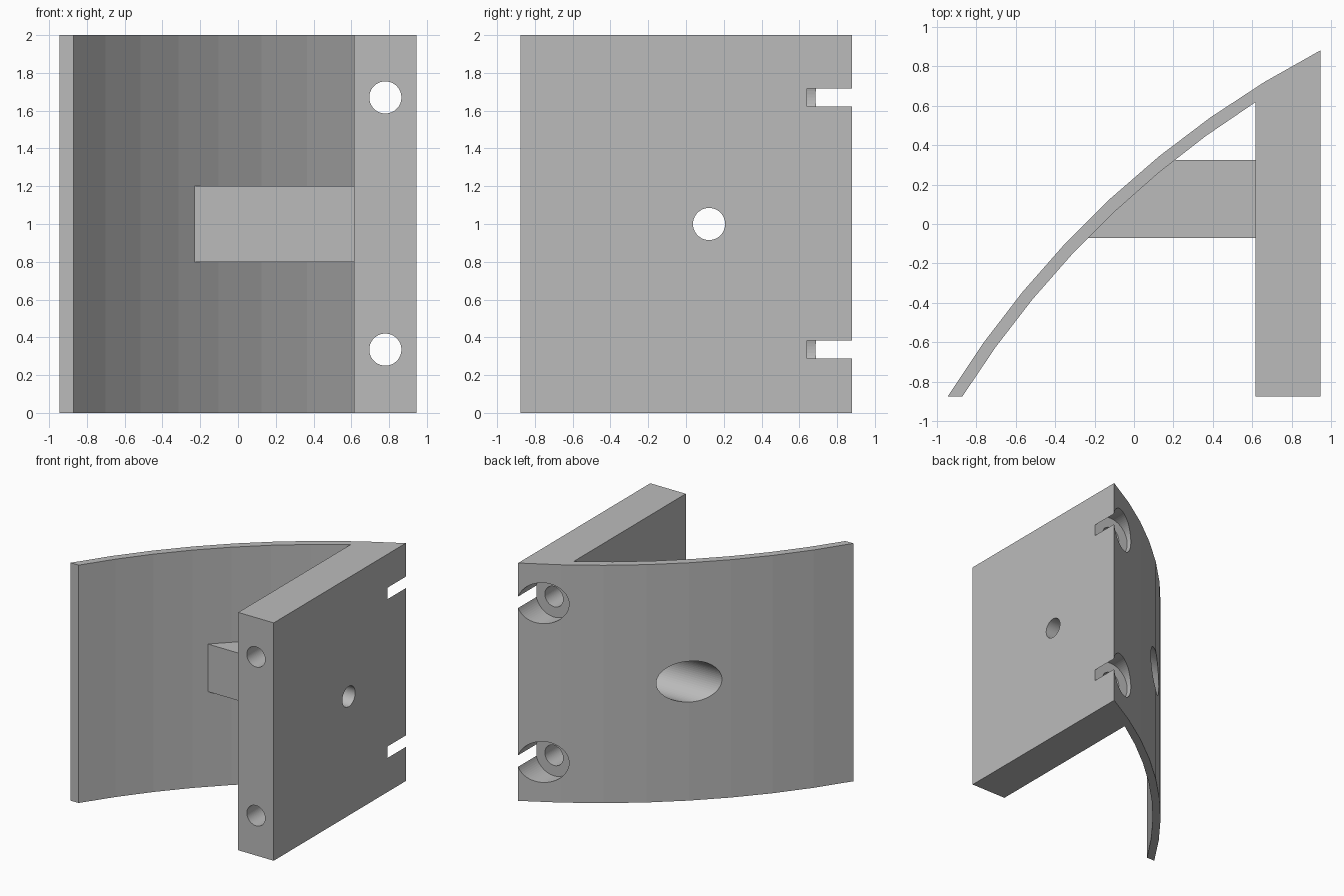
import bpy, bmesh, math
from mathutils import Matrix, Vector

cube = bpy.data.objects.get("Cube")
if cube:
    bpy.data.objects.remove(cube, do_unlink=True)

grey = bpy.data.materials.new("light grey")
grey.use_nodes = True
grey.diffuse_color = (0.5, 0.5, 0.5, 1)
grey.node_tree.nodes["Principled BSDF"].inputs["Base Color"].default_value = (0.5, 0.5, 0.5, 1)


def make_object(name, bm):
    bmesh.ops.recalc_face_normals(bm, faces=bm.faces)
    mesh = bpy.data.meshes.new(name)
    bm.to_mesh(mesh)
    bm.free()
    mesh.materials.append(grey)
    obj = bpy.data.objects.new(name, mesh)
    bpy.context.collection.objects.link(obj)
    return obj


def extrude_profile(name, points, z0, z1):
    bm = bmesh.new()
    face = bm.faces.new([bm.verts.new((x, y, z0)) for x, y in points])
    top = bmesh.ops.extrude_face_region(bm, geom=[face])["geom"]
    verts = [v for v in top if isinstance(v, bmesh.types.BMVert)]
    bmesh.ops.translate(bm, verts=verts, vec=(0, 0, z1 - z0))
    return make_object(name, bm)


def rod(name, start, end, radius):
    a, b = Vector(start), Vector(end)
    turn = (b - a).to_track_quat("Z", "Y").to_matrix().to_4x4()
    bm = bmesh.new()
    bmesh.ops.create_cone(bm, cap_ends=True, segments=64, radius1=radius, radius2=radius,
                          depth=(b - a).length,
                          matrix=Matrix.Translation((a + b) / 2) @ turn)
    obj = make_object(name, bm)
    obj.hide_render = True
    return obj


def combine(target, tool, operation):
    mod = target.modifiers.new("cut", "BOOLEAN")
    mod.operation, mod.solver, mod.object = operation, "EXACT", tool
    bpy.context.view_layer.objects.active = target
    bpy.ops.object.modifier_apply(modifier=mod.name)
    bpy.data.objects.remove(tool, do_unlink=True)


# Curved wall and thick mounting plate share one profile
RIGHT, FRONT, PLATE = 0.945, -0.875, 0.615
CX, CY = 3.192, -3.435
OUTER, INNER = 4.865, 4.802


def arc(radius, start, end, steps=8):
    a0 = math.atan2(start[1] - CY, start[0] - CX)
    a1 = math.atan2(end[1] - CY, end[0] - CX)
    angles = [a0 + (a1 - a0) * i / steps for i in range(steps + 1)]
    return [(CX + radius * math.cos(a), CY + radius * math.sin(a)) for a in angles]


def arc_x(radius, y):
    return CX - math.sqrt(radius ** 2 - (y - CY) ** 2)


def arc_y(radius, x):
    return CY + math.sqrt(radius ** 2 - (x - CX) ** 2)


outer = arc(OUTER, (arc_x(OUTER, FRONT), FRONT), (RIGHT, arc_y(OUTER, RIGHT)))
inner = arc(INNER, (PLATE, arc_y(INNER, PLATE)), (arc_x(INNER, FRONT), FRONT), 7)
bracket = extrude_profile("curved_bracket",
                          outer + [(RIGHT, FRONT), (PLATE, FRONT)] + inner, 0, 2)

# Square boss between wall and plate
LOW, HIGH = -0.07, 0.325
boss = extrude_profile("boss", [(arc_x(INNER, LOW) - 0.03, LOW), (PLATE + 0.05, LOW),
                                (PLATE + 0.05, HIGH), (arc_x(INNER, HIGH) - 0.03, HIGH)],
                       0.8, 1.2)
combine(bracket, boss, "UNION")

# Counterbored screw holes: two along the plate, one across it
HOLE, HEAD = 0.085, 0.172
for z in (0.335, 1.67):
    combine(bracket, rod("long_hole", (0.78, -1, z), (0.78, 1.2, z), HOLE), "DIFFERENCE")
    combine(bracket, rod("long_counterbore", (0.78, 0.64, z), (0.78, 1.2, z), HEAD), "DIFFERENCE")
combine(bracket, rod("cross_hole", (-1, 0.122, 1), (1.2, 0.122, 1), HOLE), "DIFFERENCE")
combine(bracket, rod("cross_counterbore", (-1, 0.122, 1), (0.61, 0.122, 1), HEAD), "DIFFERENCE")
